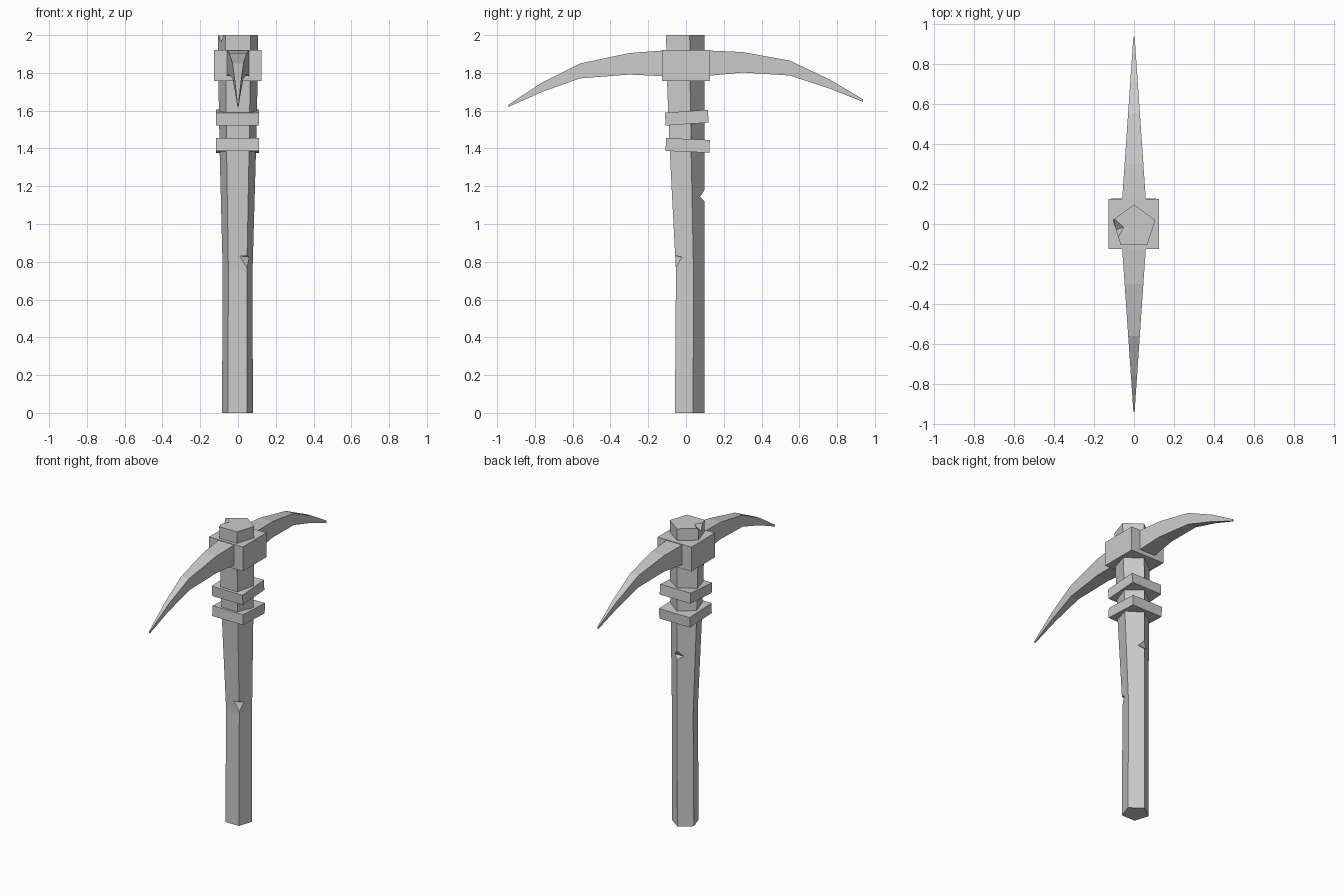
import bpy, bmesh
from math import sin, cos, pi, radians

if "Cube" in bpy.data.objects:
    bpy.data.objects.remove(bpy.data.objects["Cube"], do_unlink=True)

grey = bpy.data.materials.new("plain_grey")
grey.use_nodes = True
grey.diffuse_color = (0.6, 0.6, 0.6, 1)
grey.node_tree.nodes["Principled BSDF"].inputs["Base Color"].default_value = (0.6, 0.6, 0.6, 1)


def finish(name, bm):
    bmesh.ops.recalc_face_normals(bm, faces=bm.faces)
    mesh = bpy.data.meshes.new(name)
    bm.to_mesh(mesh)
    bm.free()
    mesh.materials.append(grey)
    obj = bpy.data.objects.new(name, mesh)
    bpy.context.collection.objects.link(obj)
    return obj


def loft(name, rings):
    """Skin a row of equal-sized rings and cap both ends."""
    bm = bmesh.new()
    rows = [[bm.verts.new(p) for p in ring] for ring in rings]
    n = len(rows[0])
    for a, b in zip(rows, rows[1:]):
        for i in range(n):
            j = (i + 1) % n
            bm.faces.new((a[i], a[j], b[j], b[i]))
    bm.faces.new(rows[0])
    bm.faces.new(rows[-1])
    return finish(name, bm)


def box(name, center, size, tilt=0):
    bm = bmesh.new()
    bmesh.ops.create_cube(bm, size=1)
    bmesh.ops.scale(bm, vec=size, verts=bm.verts)
    obj = finish(name, bm)
    obj.location = center
    obj.rotation_euler.x = radians(tilt)
    return obj


def notch(target, name, points):
    """Carve a convex chip out of the target."""
    bm = bmesh.new()
    for p in points:
        bm.verts.new(p)
    bmesh.ops.convex_hull(bm, input=bm.verts)
    cutter = finish(name, bm)
    cutter.hide_render = True
    cutter.hide_set(True)
    cutter.display_type = 'WIRE'
    mod = target.modifiers.new(name, 'BOOLEAN')
    mod.operation = 'DIFFERENCE'
    mod.solver = 'EXACT'
    mod.object = cutter
    bpy.context.view_layer.objects.active = target
    bpy.ops.object.modifier_apply(modifier=name)
    bpy.data.objects.remove(cutter, do_unlink=True)


# Five-sided handle, flaring toward the top, with a straight back edge
def pentagon(z, r, x):
    return [(x + r * sin(i * 2 * pi / 5), 0.097 - r + r * cos(i * 2 * pi / 5), z)
            for i in range(5)]


handle = loft("handle", [pentagon(*s) for s in (
    (0, 0.086, -0.003), (0.75, 0.083, -0.002), (1.38, 0.101, -0.001),
    (1.75, 0.109, 0), (2, 0.112, 0))])

# Chips in the handle
notch(handle, "front_chip", [(0.056, -0.066, 0.72), (0, -0.064, 0.832),
                             (0.064, -0.018, 0.825), (0.075, -0.085, 0.838)])
notch(handle, "back_chip", [(x, y, z) for x in (-0.06, 0.06)
                            for y, z in ((0.074, 1.143), (0.11, 1.11), (0.11, 1.2))])
notch(handle, "top_chip", [(-0.1, 0.03, 2.002), (-0.05, -0.015, 2.002),
                           (-0.078, -0.07, 2.002), (-0.093, -0.03, 1.958),
                           (-0.15, -0.01, 2.002)])

# Curved double-pointed pick: y, top z, bottom z
pick = [(-0.94, 1.632, 1.62), (-0.76, 1.75, 1.70), (-0.56, 1.85, 1.771),
        (-0.3, 1.905, 1.791), (-0.125, 1.918, 1.783), (0.125, 1.918, 1.785),
        (0.3, 1.91, 1.802), (0.55, 1.865, 1.786), (0.76, 1.765, 1.717),
        (0.938, 1.66, 1.646)]


def section(y, top, bottom):
    w = 0.003 + 0.056 * (0.94 - abs(y)) / 0.815
    return [(-w, y, bottom), (w, y, bottom), (w, y, top), (-w, y, top)]


loft("pick_head", [section(*s) for s in pick])

# Socket block and the two tilted bands below it
box("socket_block", (-0.002, 0, 1.84), (0.252, 0.252, 0.164))
box("upper_band", (-0.002, 0.004, 1.563), (0.228, 0.228, 0.068), 4)
box("lower_band", (-0.002, 0.009, 1.416), (0.228, 0.232, 0.068), -2.5)
